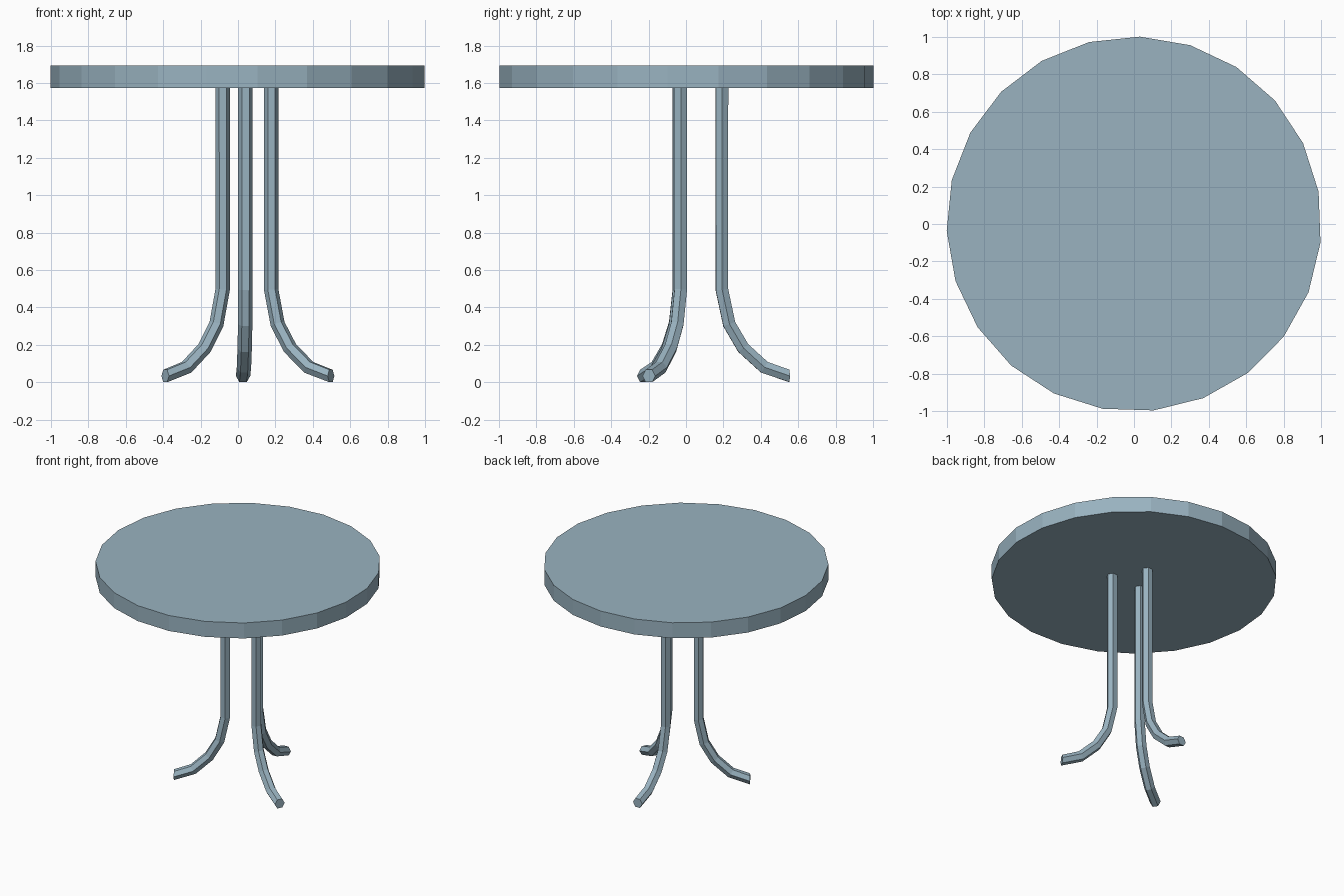
import bpy, bmesh
from math import cos, sin, radians, pi
from mathutils import Vector, Matrix

if "Cube" in bpy.data.objects:
    bpy.data.objects.remove(bpy.data.objects["Cube"])

# Blue-grey paint shared by all parts
paint = bpy.data.materials.new("blue_grey")
paint.diffuse_color = (0.32, 0.45, 0.53, 1)
paint.use_nodes = True
paint.node_tree.nodes["Principled BSDF"].inputs["Base Color"].default_value = paint.diffuse_color


def make_object(name, bm):
    bmesh.ops.recalc_face_normals(bm, faces=bm.faces[:])
    mesh = bpy.data.meshes.new(name)
    bm.to_mesh(mesh)
    bm.free()
    mesh.materials.append(paint)
    obj = bpy.data.objects.new(name, mesh)
    bpy.context.collection.objects.link(obj)
    return obj


def loft(bm, rings):
    """Skin a list of point rings and cap both ends."""
    rows = [[bm.verts.new(p) for p in ring] for ring in rings]
    n = len(rows[0])
    for a, b in zip(rows, rows[1:]):
        for i in range(n):
            j = (i + 1) % n
            bm.faces.new((a[i], a[j], b[j], b[i]))
    bm.faces.new(rows[0][::-1])
    bm.faces.new(rows[-1])


# Round top: 23-sided flat disc
SIDES = 23
bm = bmesh.new()
loft(bm, [[(1.002 * cos(a), 1.002 * sin(a), z) for a in
           (radians(88.2) + 2 * pi * i / SIDES for i in range(SIDES))]
          for z in (1.573, 1.693)])
make_object("table_top", bm)

# Leg path: distance from the leg cluster centre, height, section tilt in degrees
PATH = [(0.150, 1.575, 0), (0.150, 0.495, 5), (0.189, 0.311, 20),
        (0.264, 0.183, 38), (0.377, 0.080, 58), (0.512, 0.0335, 90)]
CENTRE = Vector((0.045, 0.042, 0))
RADIUS = 0.0385


def leg(name, angle):
    """Hexagonal tube that drops straight and sweeps outward to the foot."""
    place = Matrix.Translation(CENTRE) @ Matrix.Rotation(radians(angle), 4, 'Z')
    rings = []
    for r, z, tilt in PATH:
        t = radians(tilt)
        ring = []
        for i in range(6):
            a = pi / 2 + i * pi / 3
            u, v = RADIUS * cos(a), RADIUS * sin(a)
            ring.append(place @ Vector((r + u * cos(t), v, z + u * sin(t))))
        rings.append(ring)
    bm = bmesh.new()
    loft(bm, rings)
    make_object(name, bm)


# Three legs spaced evenly
for name, angle in (("back_leg", 92), ("left_leg", 212), ("right_leg", 332)):
    leg(name, angle)
